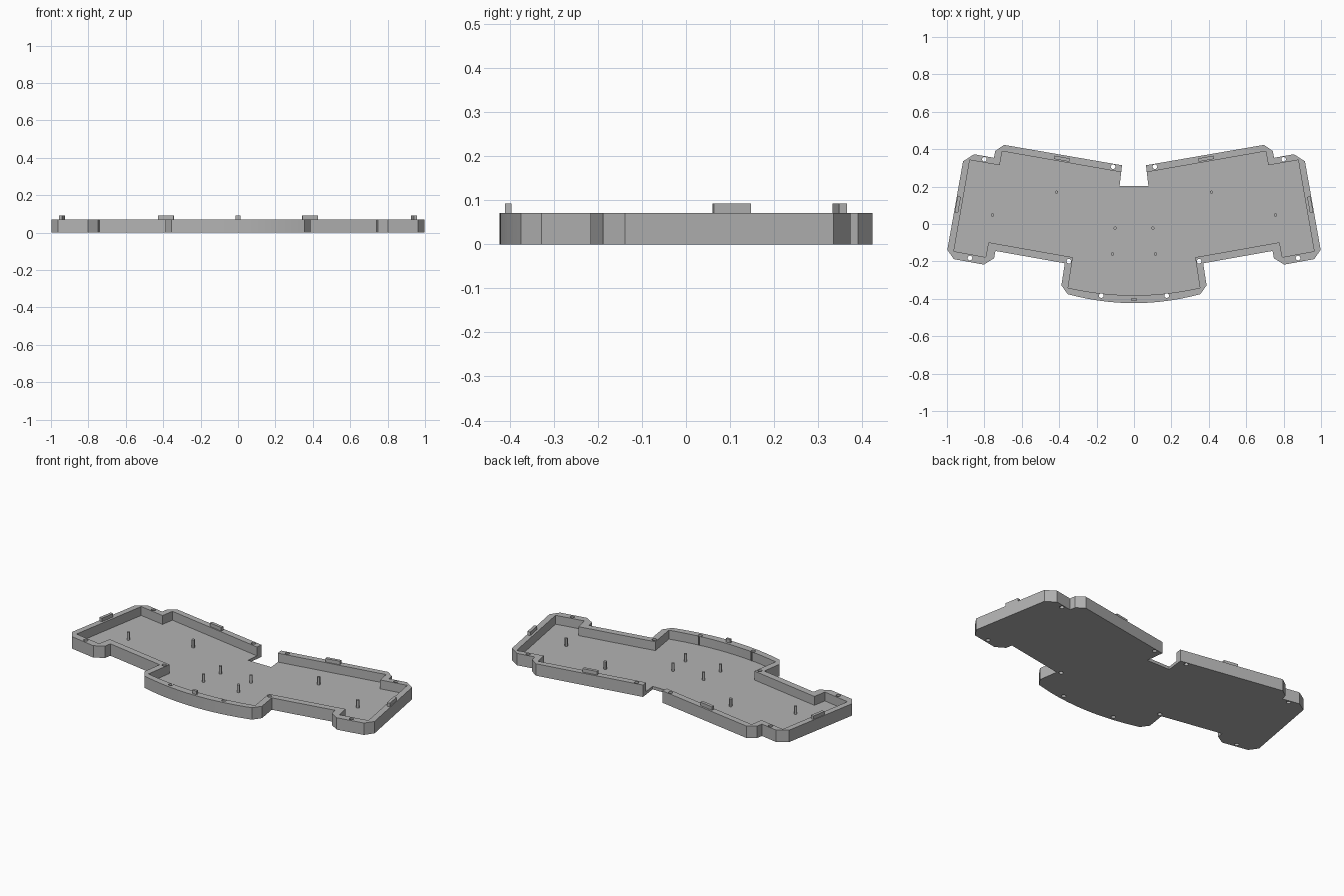
import bpy, bmesh, math
from mathutils import Matrix

cube = bpy.data.objects.get("Cube")
if cube:
    bpy.data.objects.remove(cube, do_unlink=True)

TOP, FLOOR, TAB_TOP = 0.071, 0.018, 0.092
TILT = math.radians(10)

grey = bpy.data.materials.new("plain grey")
grey.use_nodes = True
grey.diffuse_color = (0.45, 0.45, 0.45, 1)
grey.node_tree.nodes["Principled BSDF"].inputs["Base Color"].default_value = (0.45, 0.45, 0.45, 1)


def finish(bm, name):
    bmesh.ops.recalc_face_normals(bm, faces=bm.faces)
    mesh = bpy.data.meshes.new(name)
    bm.to_mesh(mesh)
    bm.free()
    mesh.materials.append(grey)
    ob = bpy.data.objects.new(name, mesh)
    bpy.context.collection.objects.link(ob)
    return ob


def prism(name, half, z0, z1):
    """Extrude a half outline (x >= 0) together with its mirror image."""
    outline = half + [(-x, y) for x, y in reversed(half) if x > 0]
    bm = bmesh.new()
    face = bm.faces.new([bm.verts.new((x, y, z0)) for x, y in outline])
    new = bmesh.ops.extrude_face_region(bm, geom=[face])["geom"]
    verts = [v for v in new if isinstance(v, bmesh.types.BMVert)]
    bmesh.ops.translate(bm, verts=verts, vec=(0, 0, z1 - z0))
    return finish(bm, name)


def cylinders(name, spots, radius, z0, z1):
    bm = bmesh.new()
    for x, y in spots:
        for side in (-1, 1):
            bmesh.ops.create_cone(bm, cap_ends=True, segments=20, radius1=radius, radius2=radius,
                                  depth=z1 - z0,
                                  matrix=Matrix.Translation((side * x, y, (z0 + z1) / 2)))
    return finish(bm, name)


def tab(name, x, y, length, width, angle):
    bm = bmesh.new()
    z0 = TOP - 0.002
    place = Matrix.Translation((x, y, (z0 + TAB_TOP) / 2)) @ Matrix.Rotation(angle, 4, "Z")
    bmesh.ops.create_cube(bm, size=1, matrix=place @ Matrix.Diagonal((length, width, TAB_TOP - z0, 1)))
    return finish(bm, name)


def arc(end_x, end_y, mid_y, steps=10):
    """Shallow curve of the front edge, from its corner to the centre line."""
    return [(end_x * (1 - i / steps), mid_y + (end_y - mid_y) * (1 - i / steps) ** 2)
            for i in range(steps + 1)]


def cut(target, cutter):
    cutter.hide_render = True
    mod = target.modifiers.new("cut", "BOOLEAN")
    mod.operation, mod.solver, mod.object = "DIFFERENCE", "EXACT", cutter
    bpy.context.view_layer.objects.active = target
    bpy.ops.object.modifier_apply(modifier=mod.name)
    bpy.data.objects.remove(cutter, do_unlink=True)


# Tray body
outer = [(0.077, 0.204), (0.064, 0.314), (0.695, 0.423), (0.742, 0.39), (0.749, 0.354),
         (0.855, 0.373), (0.914, 0.335), (0.998, -0.138), (0.963, -0.188), (0.803, -0.217),
         (0.748, -0.183), (0.741, -0.144), (0.37, -0.21), (0.388, -0.328)]
tray = prism("tray", outer + arc(0.355, -0.375, -0.423), 0, TOP)

# Cavity, open at the notch in the back edge
inner = [(0.0, 0.277), (0.0685, 0.277), (0.705, 0.389), (0.718, 0.314), (0.878, 0.342),
         (0.963, -0.146), (0.793, -0.177), (0.778, -0.098), (0.327, -0.178)]
cut(tray, prism("cavity_cutter", inner + arc(0.352, -0.341, -0.381), FLOOR, TOP + 0.1))

# Screw holes through the rim
holes = [(0.112, 0.306), (0.80, 0.346), (0.877, -0.182), (0.348, -0.199), (0.175, -0.383)]
cut(tray, cylinders("hole_cutter", holes, 0.0125, -0.05, TOP + 0.05))

# Standing posts on the floor
posts = [(0.414, 0.17), (0.757, 0.048), (0.101, -0.022), (0.115, -0.16)]
cylinders("posts", posts, 0.0085, FLOOR - 0.004, 0.065)

# Alignment tabs on the rim
for side, word in ((1, "left"), (-1, "right")):
    tab("back_tab_" + word, side * 0.385, 0.349, 0.086, 0.018, side * TILT)
    tab("side_tab_" + word, side * 0.942, 0.104, 0.018, 0.086, side * TILT)
tab("front_tab", 0, -0.403, 0.028, 0.015, 0)
